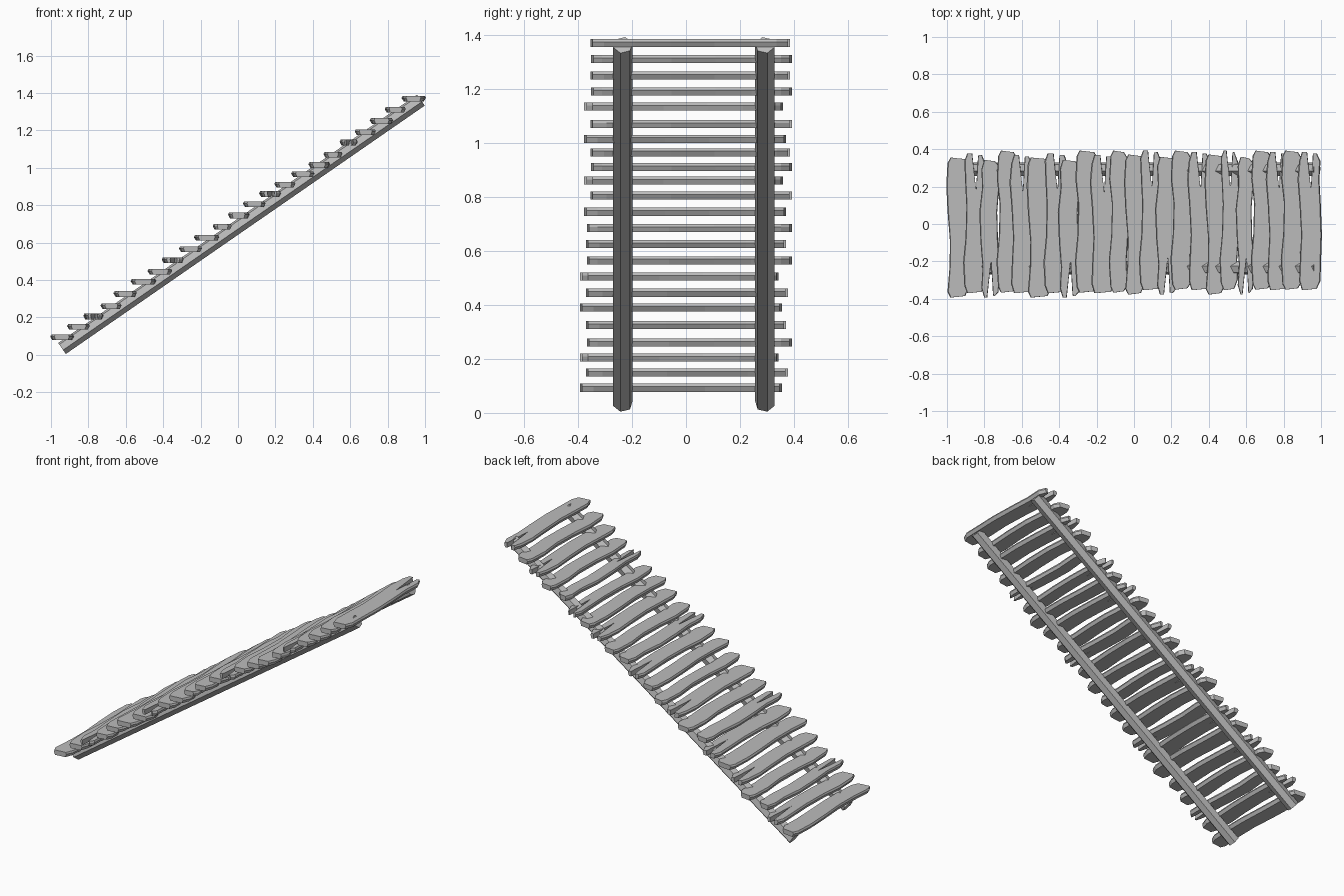
import bpy, bmesh, math
from mathutils import Vector, Matrix

cube = bpy.data.objects.get("Cube")
if cube:
    bpy.data.objects.remove(cube, do_unlink=True)

wood = bpy.data.materials.new("weathered_grey")
wood.use_nodes = True
grey = (0.5, 0.5, 0.5, 1)
wood.diffuse_color = grey
wood.node_tree.nodes["Principled BSDF"].inputs["Base Color"].default_value = grey


def finish(name, bm):
    bmesh.ops.recalc_face_normals(bm, faces=bm.faces[:])
    mesh = bpy.data.meshes.new(name)
    bm.to_mesh(mesh)
    bm.free()
    mesh.materials.append(wood)
    obj = bpy.data.objects.new(name, mesh)
    bpy.context.collection.objects.link(obj)
    return obj


def beam(name, y, roll):
    """Six-sided sloping rail."""
    start, end = Vector((-0.941, y, 0.034)), Vector((0.978, y, 1.362))
    axis = end - start
    side = Vector((0, 1, 0))
    up = axis.normalized().cross(side)
    bm = bmesh.new()
    ring = []
    for k in range(6):
        a = roll + k * math.pi / 3
        ring.append(bm.verts.new(start + (side * math.sin(a) + up * math.cos(a)) * 0.037))
    face = bm.faces.new(ring)
    ext = bmesh.ops.extrude_face_region(bm, geom=[face])
    bmesh.ops.translate(bm, vec=axis, verts=[v for v in ext["geom"] if isinstance(v, bmesh.types.BMVert)])
    # the extruded source face stays as the lower cap
    if not face.is_valid or len([f for f in bm.faces if len(f.verts) == 6]) < 2:
        bm.verts.ensure_lookup_table()
        bm.faces.new(ring)
    finish(name, bm)


def tread(name, x0, x1, z, y0, y1, sway, cuts, split):
    """Hewn plank: wavy sides, clipped corners, optional V-split in one end."""
    half, mid, length = (x1 - x0) / 2 - 0.008, (x0 + x1) / 2, y1 - y0
    at = lambda t: y0 + t * length
    stations = (0.22, 0.4, 0.62, 0.8)
    left = [(-half + s, at(t)) for s, t in zip(sway, stations)]
    right = [(half + s * 0.7, at(t)) for s, t in zip(sway, stations)]
    c = cuts

    def end(y, inward, is_split):
        pts = [(-half, y + inward * c[0]), (-half + 0.014, y)]
        if is_split:
            pts += [(-0.016, y), (0.006, y + inward * 0.2), (0.018, y + inward * 0.01)]
        return pts + [(half - 0.018, y + inward * 0.008), (half, y + inward * c[1])]

    near = end(y0, 1, split < 0)
    far = end(y1, -1, split > 0)
    outline = near + right + far[::-1] + left[::-1]
    bm = bmesh.new()
    # three rings: the side edges swell slightly at mid height
    rings = []
    for h, grow in ((-0.015, 0.9), (0.004, 1.1), (0.015, 1.0)):
        rings.append([bm.verts.new((mid + x * grow, y, z + h)) for x, y in outline])
    n = len(outline)
    for low, high in zip(rings, rings[1:]):
        for i in range(n):
            j = (i + 1) % n
            bm.faces.new((low[i], low[j], high[j], high[i]))
    bm.faces.new(rings[0][::-1])
    bm.faces.new(rings[-1])
    finish(name, bm)


beam("front_rail", -0.234, math.radians(14))
beam("back_rail", 0.292, math.radians(-14))

# plank kinds: y start, y end, side sway, corner cuts, split end
kinds = {
    "A": (-0.393, 0.355, (0.01, 0.012, 0.0, -0.006), (0.03, 0.05), 0),
    "B": (-0.37, 0.377, (-0.006, 0.006, 0.01, 0.004), (0.04, 0.06), 1),
    "C": (-0.393, 0.343, (0.006, -0.004, -0.01, 0.004), (0.05, 0.03), -1),
    "D": (-0.367, 0.392, (-0.008, 0.004, 0.008, -0.006), (0.03, 0.04), 0),
    "E": (-0.37, 0.37, (0.004, 0.01, 0.002, -0.008), (0.05, 0.05), 1),
}
# left edge, right edge and height of each plank, in hundredths
rows = [
    (-100, -88, 9.3), (-91, -79, 15), (-82, -72, 20.5), (-73, -62, 26), (-66, -54, 32.5), (-57, -44, 39),
    (-48, -35, 44.5), (-40, -29, 50.5), (-31, -19, 56.5), (-23, -10, 62.5), (-13, -3, 68.5), (-5, 6, 74.5),
    (3, 15, 80.5), (12, 23, 86), (20, 31, 91), (29, 41, 96.5), (38, 49, 101.5), (46, 56, 107),
    (55, 64, 113.5), (63, 74, 119), (71, 83, 125), (79, 90, 131), (88, 100, 137),
]
for i, (kind, (x0, x1, z)) in enumerate(zip("ABCDEABCDEDABCDEABCDEDE", rows)):
    y0, y1, sway, cuts, split = kinds[kind]
    shift = 0.016 if i > 10 else 0.0
    tread(f"tread_{i + 1}", x0 / 100, x1 / 100, z / 100, y0 + shift, min(y1 + shift, 0.392), sway, cuts, split)
